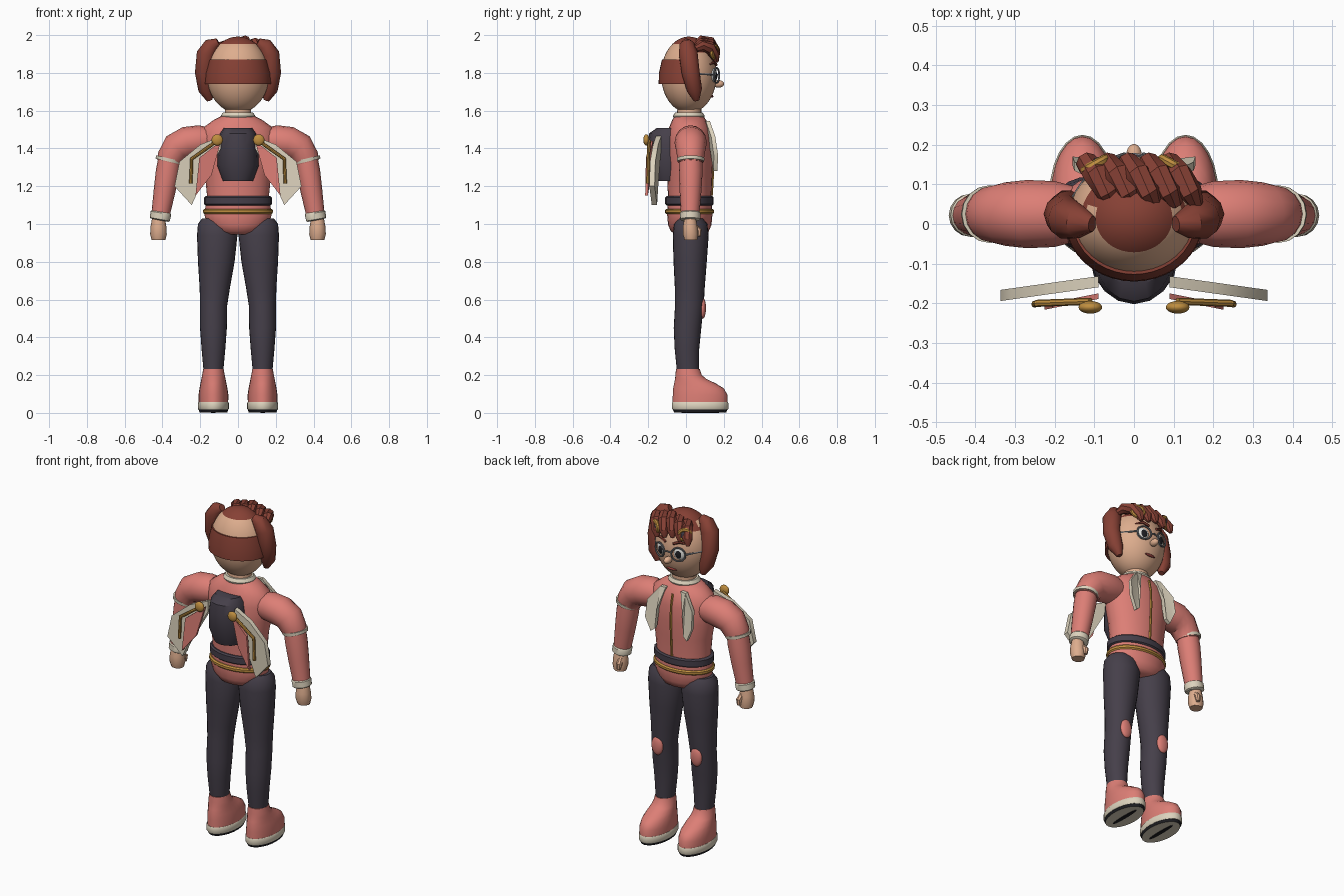
import bpy, bmesh, math
from mathutils import Vector, Matrix

cube = bpy.data.objects.get("Cube")
if cube:
    bpy.data.objects.remove(cube)


def material(name, *rgb):
    m = bpy.data.materials.new(name)
    m.use_nodes = True
    m.diffuse_color = (*rgb, 1)
    m.node_tree.nodes["Principled BSDF"].inputs["Base Color"].default_value = (*rgb, 1)
    return m


CORAL = material("coral cloth", 0.72, 0.21, 0.18)
DARK = material("charcoal cloth", 0.06, 0.05, 0.068)
CREAM = material("cream trim", 0.72, 0.65, 0.51)
HAIR = material("auburn hair", 0.24, 0.052, 0.035)
SKIN = material("skin", 0.73, 0.42, 0.27)
GOLD = material("gold", 0.52, 0.27, 0.05)
BLACK = material("black", 0.012, 0.012, 0.015)
WHITE = material("eye white", 0.75, 0.75, 0.72)
STEEL = material("steel", 0.2, 0.21, 0.23)
LIP = material("lip", 0.3, 0.05, 0.045)
built = []


def finish(name, bm, *mats):
    bmesh.ops.recalc_face_normals(bm, faces=bm.faces[:])
    mesh = bpy.data.meshes.new(name)
    bm.to_mesh(mesh)
    bm.free()
    ob = bpy.data.objects.new(name, mesh)
    bpy.context.collection.objects.link(ob)
    for m in mats:
        mesh.materials.append(m)
    built.append(ob)
    return ob


def skin_rings(name, rings, mat):
    """Join rings of points into a closed body."""
    bm = bmesh.new()
    rows = [[bm.verts.new(p) for p in ring] for ring in rings]
    n = len(rows[0])
    for a, b in zip(rows, rows[1:]):
        for i in range(n):
            bm.faces.new((a[i], a[(i + 1) % n], b[(i + 1) % n], b[i]))
    bm.faces.new(rows[0])
    bm.faces.new(rows[-1])
    return finish(name, bm, mat)


def loft(name, rows, mat, x=0, n=24):
    """Level ellipses given as (z, rx, cy, ry[, offset x])."""
    turn = [math.tau * i / n for i in range(n)]
    return skin_rings(name, [[(x + (r[4] if len(r) > 4 else 0) + r[1] * math.cos(t),
                               r[2] + r[3] * math.sin(t), r[0]) for t in turn]
                             for r in rows], mat)


def tube(name, pts, radii, mat, n=12, side=(0, 1, 0)):
    """Round sweep along a path with one radius per point."""
    pts, rings = [Vector(p) for p in pts], []
    for i, p in enumerate(pts):
        t = (pts[min(i + 1, len(pts) - 1)] - pts[max(i - 1, 0)]).normalized()
        u = t.cross(Vector(side)).normalized()
        v = t.cross(u)
        rings.append([p + radii[i] * (u * math.cos(math.tau * k / n) + v * math.sin(math.tau * k / n))
                      for k in range(n)])
    return skin_rings(name, rings, mat)


def ball(name, at, size, *mats, rot=0, seg=20):
    bm = bmesh.new()
    m = Matrix.Translation(at) @ Matrix.Rotation(rot, 4, 'Z') @ Matrix.Diagonal((*size, 1))
    bmesh.ops.create_uvsphere(bm, u_segments=seg, v_segments=seg * 3 // 4, radius=1, matrix=m)
    return finish(name, bm, *mats)


def plate(name, outline, depth, thick, mat, s):
    """Flat panel from (x, z) points; depth(x, z) gives its y."""
    bm = bmesh.new()
    bm.faces.new([bm.verts.new((s * x, depth(x, z), z)) for x, z in outline])
    bmesh.ops.triangulate(bm, faces=bm.faces[:])
    out = bmesh.ops.extrude_face_region(bm, geom=bm.faces[:])
    bmesh.ops.translate(bm, vec=(0, -thick, 0),
                        verts=[e for e in out["geom"] if isinstance(e, bmesh.types.BMVert)])
    return finish(name, bm, mat)


def hoop(name, at, big, small, mat, rot=0):
    c, turn = Vector(at), Matrix.Rotation(rot, 3, 'Z')
    bm = bmesh.new()
    n, k = 24, 8
    g = [[bm.verts.new(c + turn @ Vector(((big + small * math.cos(b)) * math.cos(a), small * math.sin(b),
                                          (big + small * math.cos(b)) * math.sin(a))))
          for b in [math.tau * j / k for j in range(k)]] for a in [math.tau * i / n for i in range(n)]]
    for i in range(n):
        for j in range(k):
            bm.faces.new((g[i][j], g[i - 1][j], g[i - 1][j - 1], g[i][j - 1]))
    return finish(name, bm, mat)


# Torso, hips, belts and neck
loft("jacket", [(1.09, .165, .02, .115), (1.16, .165, .02, .116), (1.26, .175, .02, .12),
                (1.36, .195, .02, .125), (1.45, .2, .02, .122), (1.51, .185, .02, .11),
                (1.55, .13, .017, .09), (1.575, .08, .015, .074)], CORAL)
loft("hips", [(.945, .09, .02, .07), (.96, .125, .02, .1), (.995, .165, .02, .115),
              (1.05, .178, .02, .12), (1.11, .17, .02, .117)], CORAL)
loft("dark_belt", [(1.098, .17, .018, .12), (1.105, .18, .018, .128),
                   (1.14, .18, .018, .128), (1.148, .17, .018, .12)], DARK)
loft("gold_belt", [(1.053, .178, .018, .122), (1.06, .184, .018, .13),
                   (1.073, .184, .018, .13), (1.08, .178, .018, .122)], GOLD)
loft("neck", [(1.55, .072, .015, .065), (1.66, .066, .02, .062)], SKIN)
loft("collar", [(1.56, .088, .015, .08), (1.572, .092, .015, .084), (1.59, .08, .015, .073)], CREAM)
tube("zipper", [(0, .136, 1.15), (0, .142, 1.26), (0, .146, 1.36), (0, .143, 1.45), (0, .128, 1.52)],
     [.007] * 5, GOLD, 6)

# Backpack
loft("backpack", [(1.228, .08, -.09, .075), (1.31, .11, -.09, .105), (1.42, .105, -.09, .112),
                  (1.48, .095, -.09, .105), (1.508, .075, -.09, .065)], DARK, n=16)

# Head with the crown painted by height
head = ball("head", (0, .015, 1.79), (.165, .147, .202), SKIN, HAIR, seg=40)
for f in head.data.polygons:
    f.material_index = int(f.center.z > (1.947 if f.center.y < .04 else 1.9))

# Band of hair round the back of the head
bm = bmesh.new()
rows = []
for z, rx, ry in [(1.74, .176, .16), (1.8, .174, .158), (1.872, .157, .142)]:
    for k in (1, .9):
        rows.append([bm.verts.new((k * rx * math.cos(a), .015 + k * ry * math.sin(a), z))
                     for a in [math.pi + math.pi * i / 20 for i in range(21)]])
for a, b in ((0, 2), (2, 4), (4, 5), (5, 3), (3, 1), (1, 0)):
    for i in range(20):
        bm.faces.new((rows[a][i], rows[a][i + 1], rows[b][i + 1], rows[b][i]))
finish("back_hair", bm, HAIR)

# Fringe locks sweeping over the forehead
for i in range(5):
    x = -.115 + i * .052
    lift = -.012 * abs(i - 2)
    tube("fringe_lock", [(x + .065, .05, 1.95 + lift), (x + .05, .08, 1.968 + lift), (x + .02, .125, 1.96 + lift),
                         (x - .005, .155, 1.915 + lift), (x - .012, .163, 1.88 + lift)],
         [.018, .03, .034, .028, .01], HAIR, 8, (1, 0, 0))

# Nose and mouth
ball("nose", (0, .172, 1.742), (.02, .03, .02), SKIN)
ball("mouth", (0, .137, 1.676), (.035, .008, .007), LIP)
tube("glasses_bridge", [(-.024, .171, 1.79), (0, .175, 1.795), (.024, .171, 1.79)], [.005] * 3, STEEL, 6)

for s, label in ((1, "left_"), (-1, "right_")):
    # Face
    turn = -s * .35
    ball(label + "eye", (s * .062, .147, 1.787), (.034, .013, .036), WHITE, rot=turn)
    ball(label + "pupil", (s * .06, .157, 1.785), (.019, .007, .023), BLACK, rot=turn)
    hoop(label + "glasses_rim", (s * .062, .162, 1.787), .04, .005, STEEL, turn)
    tube(label + "glasses_arm", [(s * .1, .147, 1.79), (s * .158, .06, 1.795)], [.005] * 2, STEEL, 6, (0, 0, 1))
    tube(label + "brow", [(s * .025, .161, 1.842), (s * .06, .15, 1.857), (s * .098, .125, 1.845)],
         [.007, .009, .004], HAIR, 6, (0, 0, 1))
    ball(label + "ear", (s * .162, .02, 1.775), (.02, .03, .04), SKIN)

    # Side hair lock
    tube(label + "side_lock", [(s * .105, .0, 1.965), (s * .14, .005, 1.945), (s * .167, .012, 1.9),
                               (s * .178, .025, 1.8), (s * .168, .045, 1.71), (s * .15, .055, 1.655)],
         [.02, .042, .052, .05, .042, .016], HAIR, 10)

    # Goggles on the forehead
    hoop(label + "goggle_ring", (s * .098, .15, 1.912), .03, .012, GOLD, -s * .5)
    ball(label + "goggle_lens", (s * .098, .153, 1.912), (.027, .012, .027), DARK, rot=-s * .5)

    # Sleeve, cuff and hand
    tube(label + "upper_sleeve", [(s * .13, .025, 1.44), (s * .2, .025, 1.44), (s * .27, .025, 1.43),
                                  (s * .325, .025, 1.405), (s * .358, .025, 1.35), (s * .364, .025, 1.325)],
         [.065, .083, .086, .08, .071, .066], CORAL, 16)
    tube(label + "sleeve_trim", [(s * .363, .025, 1.347), (s * .367, .025, 1.33)], [.073, .071], CREAM, 16)
    tube(label + "forearm", [(s * .357, .025, 1.37), (s * .372, .025, 1.28), (s * .388, .024, 1.18),
                             (s * .41, .022, 1.05)], [.06, .063, .058, .049], CORAL, 16)
    tube(label + "cuff", [(s * .407, .022, 1.064), (s * .408, .022, 1.058), (s * .414, .022, 1.025),
                          (s * .415, .022, 1.02)], [.05, .055, .054, .047], CREAM, 16)
    loft(label + "hand", [(1.03, .034, .022, .032), (.985, .042, .022, .04), (.945, .044, .024, .042),
                          (.915, .036, .026, .035)], SKIN, s * .421, 10)
    tube(label + "thumb", [(s * .405, .045, .99), (s * .4, .066, .965), (s * .402, .068, .935)],
         [.014, .017, .011], SKIN, 8, (1, 0, 0))

    # Leg and knee patch
    loft(label + "leg", [(1.03, .07, .025, .065, s * .01), (1.0, .1, .025, .088, s * .002),
                         (.94, .107, .025, .095), (.8, .097, .022, .088, s * .005),
                         (.66, .08, .02, .079, s * .013), (.57, .072, .018, .076, s * .019),
                         (.45, .071, .008, .073, s * .02), (.34, .063, .005, .065, s * .02),
                         (.22, .052, .01, .058, s * .02)], DARK, s * .11)
    ball(label + "knee_patch", (s * .13, .088, .555), (.037, .018, .056), CORAL)

    # Boot, sole and tread
    x = s * .13
    loft(label + "boot", [(.05, .078, .075, .146), (.095, .079, .075, .145), (.13, .074, .066, .134),
                          (.155, .069, .048, .111), (.18, .064, .025, .083), (.2, .06, .014, .07),
                          (.232, .054, .01, .063)], CORAL, x)
    loft(label + "sole", [(.018, .08, .075, .147), (.024, .083, .075, .15),
                          (.05, .083, .075, .15), (.057, .079, .075, .147)], CREAM, x)
    tread = loft(label + "tread", [(.003, .074, .075, .138), (.02, .079, .075, .145)], BLACK, x)
    tread.data.materials.append(CREAM)
    for f in tread.data.polygons:
        f.material_index = int(f.normal.z < -.9)
    loft(label + "tread_bar", [(0, .012, .075, .1), (.006, .012, .075, .1)], BLACK, x, 12)

    # Jacket lapel
    plate(label + "lapel", [(.05, 1.545), (.085, 1.545), (.15, 1.46), (.155, 1.36), (.12, 1.28),
                            (.095, 1.3), (.085, 1.42)],
          lambda x, z: .125 + .25 * min(1.545 - z, .14) + .12 * (x - .07), .022, CREAM, s)

    # Folded wing on the backpack
    plate(label + "wing", [(.09, 1.465), (.2, 1.42), (.31, 1.33), (.336, 1.2), (.245, 1.1),
                           (.2, 1.2), (.09, 1.4)],
          lambda x, z: -.133 - .14 * (x - .1), .028, CREAM, s)
    plate(label + "wing_panel", [(.09, 1.44), (.205, 1.35), (.225, 1.15), (.14, 1.26)],
          lambda x, z: -.175 - .2 * (x - .09), .014, CORAL, s)
    tube(label + "wing_rod", [(s * .11, -.195, 1.44), (s * .245, -.2, 1.345), (s * .25, -.202, 1.215)],
         [.009] * 3, GOLD, 8)
    ball(label + "wing_knob", (s * .11, -.21, 1.445), (.03, .016, .03), GOLD)

# Smooth the rounded parts while keeping edges
bpy.ops.object.select_all(action='DESELECT')
for ob in built:
    ob.select_set(True)
bpy.context.view_layer.objects.active = head
bpy.ops.object.shade_smooth_by_angle(angle=math.radians(40))
